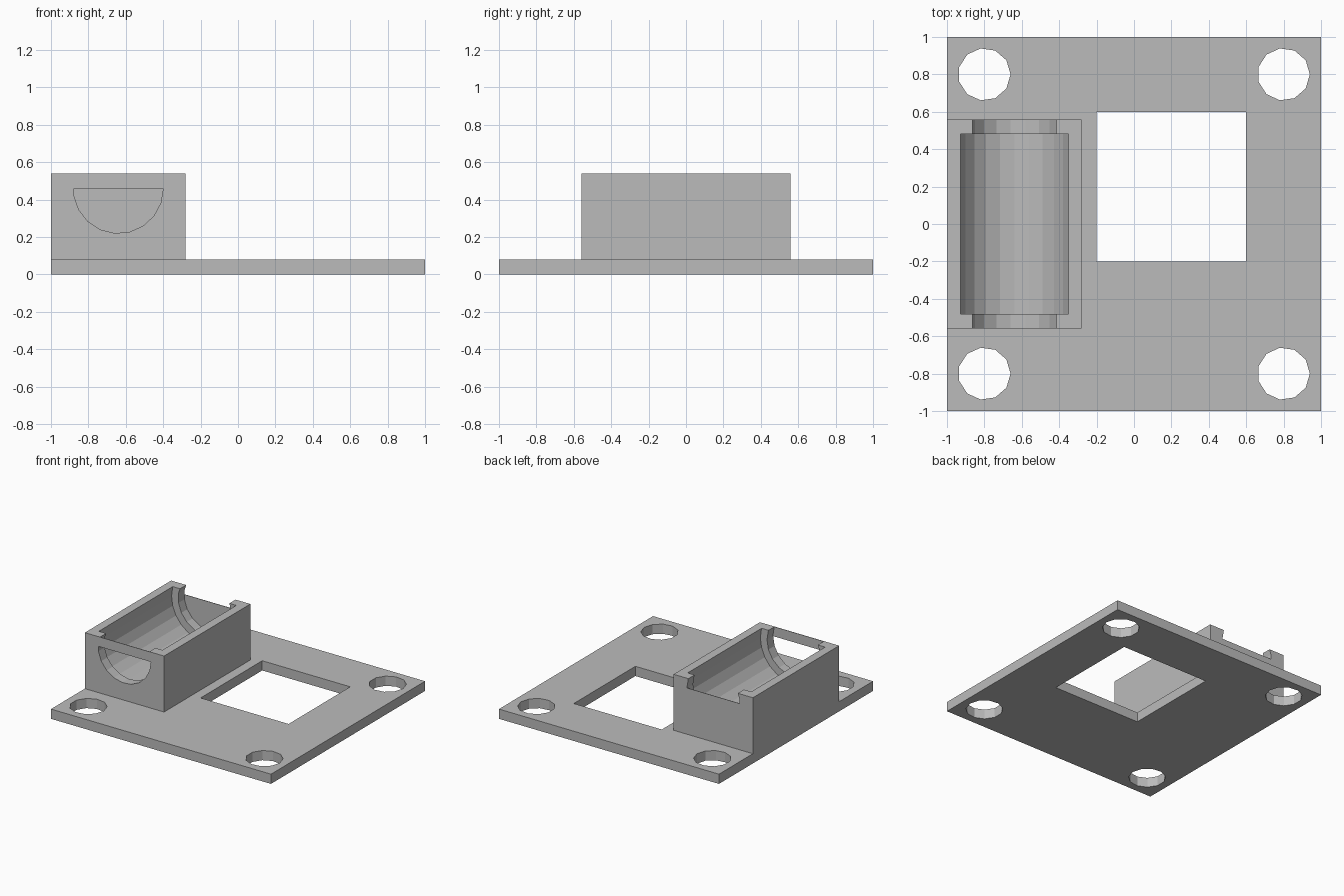
import bpy
import bmesh
import math
from mathutils import Matrix, Vector

cube = bpy.data.objects.get("Cube")
if cube:
    bpy.data.objects.remove(cube, do_unlink=True)

grey = bpy.data.materials.new("plain grey")
grey.use_nodes = True
colour = (0.5, 0.5, 0.5, 1)
grey.diffuse_color = colour
grey.node_tree.nodes["Principled BSDF"].inputs["Base Color"].default_value = colour

THICK = 0.08             # base plate thickness
TOP = 0.54               # top of the cradle
END = 0.56               # half length of the cradle
AXIS_X, AXIS_Z = -0.64, 0.46
SKIN = 0.004             # thin end panels


def finish(name, bm):
    bmesh.ops.recalc_face_normals(bm, faces=bm.faces)
    mesh = bpy.data.meshes.new(name)
    bm.to_mesh(mesh)
    bm.free()
    mesh.materials.append(grey)
    obj = bpy.data.objects.new(name, mesh)
    bpy.context.collection.objects.link(obj)
    return obj


def box(name, low, high):
    low, high = Vector(low), Vector(high)
    bm = bmesh.new()
    bmesh.ops.create_cube(bm, size=1, matrix=Matrix.Translation((low + high) / 2)
                          @ Matrix.Diagonal((high - low).to_4d()))
    return finish(name, bm)


def prism(name, sides, radius, start, end, axis, centre, z_range=None):
    """Polygonal cylinder along y or z with its first corner on +x."""
    bm = bmesh.new()
    ring = []
    for i in range(sides):
        a = math.tau * i / sides
        u, v = centre[0] + radius * math.cos(a), centre[1] + radius * math.sin(a)
        ring.append(bm.verts.new((u, start, v) if axis == "y" else (u, v, start)))
    face = bm.faces.new(ring)
    moved = bmesh.ops.extrude_face_region(bm, geom=[face])["geom"]
    shift = (0, end - start, 0) if axis == "y" else (0, 0, end - start)
    bmesh.ops.translate(bm, vec=shift,
                        verts=[g for g in moved if isinstance(g, bmesh.types.BMVert)])
    # Trim between two heights and close the cuts
    for z, way in zip(z_range or (), (-1, 1)):
        geom = bm.verts[:] + bm.edges[:] + bm.faces[:]
        bmesh.ops.bisect_plane(bm, geom=geom, plane_co=(0, 0, z),
                               plane_no=(0, 0, way), clear_outer=True)
        rim = [e for e in bm.edges if e.is_boundary]
        if rim:
            bmesh.ops.holes_fill(bm, edges=rim)
    return finish(name, bm)


def cut(obj, cutters):
    for cutter in cutters:
        cutter.hide_render = True
        mod = obj.modifiers.new("cut", "BOOLEAN")
        mod.operation = "DIFFERENCE"
        mod.solver = "EXACT"
        mod.object = cutter
    bpy.context.view_layer.update()
    graph = bpy.context.evaluated_depsgraph_get()
    mesh = bpy.data.meshes.new_from_object(obj.evaluated_get(graph))
    obj.modifiers.clear()
    obj.data = mesh
    for cutter in cutters:
        bpy.data.objects.remove(cutter, do_unlink=True)


# Base plate with a square window and four corner holes
plate = box("base_plate", (-1, -1, 0), (1, 1, THICK))
holes = [prism("hole_cutter", 11, 0.14, -0.1, 0.2, "z", (x, y))
         for x in (-0.8, 0.8) for y in (-0.8, 0.8)]
cut(plate, holes + [box("window_cutter", (-0.2, -0.2, -0.1), (0.6, 0.6, 0.2))])

# Cradle block with a wide round channel and narrower openings at the ends
cradle = box("cradle", (-1, -END, THICK), (-0.28, END, TOP))
axis = (AXIS_X, AXIS_Z)
cut(cradle, [prism("channel_cutter", 24, 0.3, -0.48, 0.48, "y", axis),
             prism("end_cutter", 19, 0.24, -0.7, 0.7, "y", axis)])

# Thin panels: upper part of the front opening, lower part of the back one
prism("front_panel", 19, 0.24, -END, -END + SKIN, "y", axis, (AXIS_Z, TOP))
prism("back_panel", 19, 0.24, END - SKIN, END, "y", axis, (0.1, AXIS_Z))
